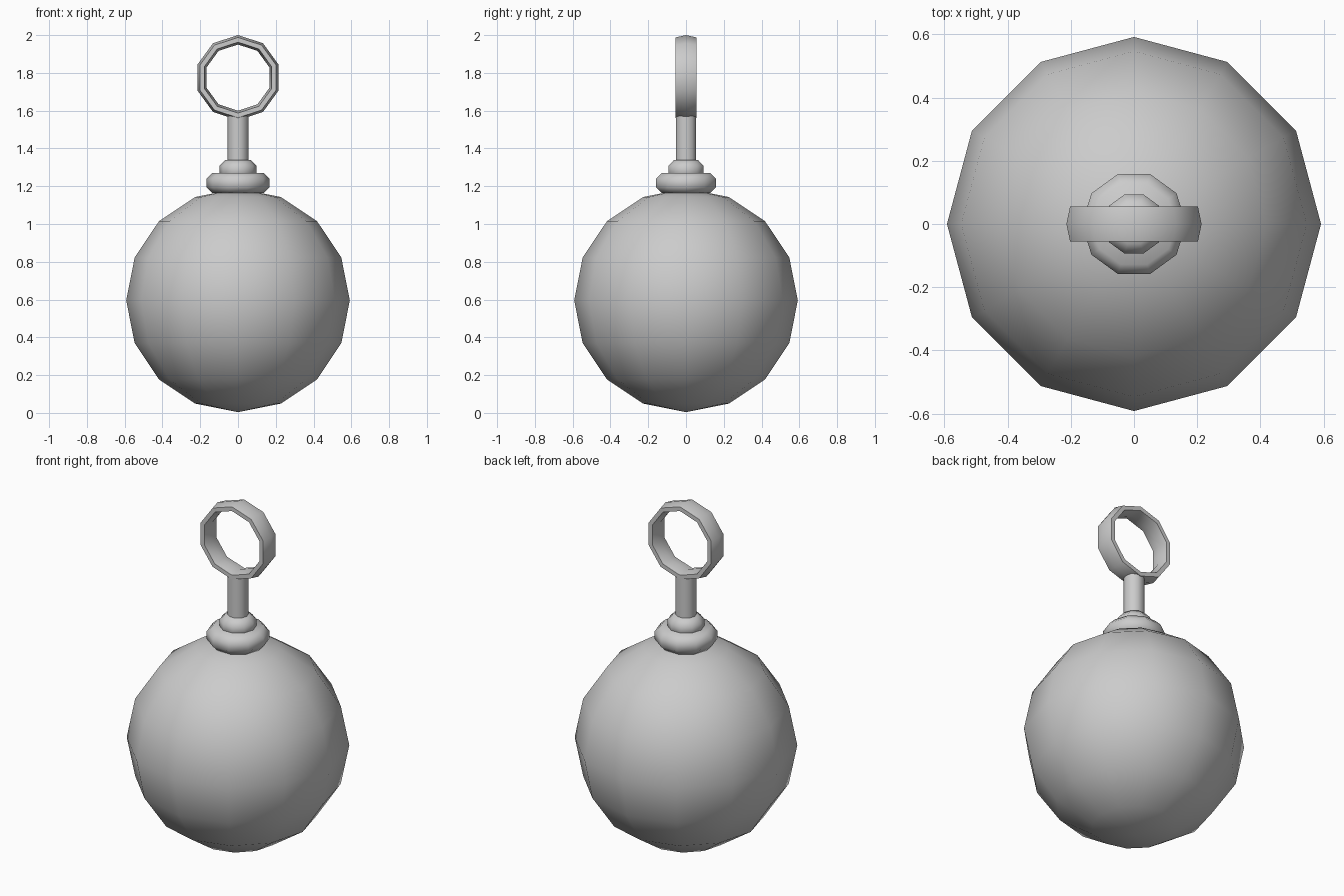
import bpy, bmesh
from math import cos, sin, pi, radians

if "Cube" in bpy.data.objects:
    bpy.data.objects.remove(bpy.data.objects["Cube"])


def shade(obj, angle=60):
    bpy.ops.object.select_all(action='DESELECT')
    obj.select_set(True)
    bpy.context.view_layer.objects.active = obj
    bpy.ops.object.shade_smooth_by_angle(angle=radians(angle))


def lathe(name, profile, segments=10, closed=False):
    """Revolve (radius, height) points about z; open profiles get end caps."""
    bm = bmesh.new()
    rings = []
    for i in range(segments):
        a = 2 * pi * i / segments
        rings.append([bm.verts.new((r * cos(a), r * sin(a), z)) for r, z in profile])
    n = len(profile)
    for i in range(segments):
        p, q = rings[i], rings[(i + 1) % segments]
        for j in range(n if closed else n - 1):
            k = (j + 1) % n
            bm.faces.new((p[j], q[j], q[k], p[k]))
    if not closed:
        bm.faces.new([r[0] for r in rings])
        bm.faces.new([r[-1] for r in rings])
    bmesh.ops.recalc_face_normals(bm, faces=bm.faces)
    mesh = bpy.data.meshes.new(name)
    bm.to_mesh(mesh)
    bm.free()
    obj = bpy.data.objects.new(name, mesh)
    bpy.context.collection.objects.link(obj)
    return obj


def rounded_disc(name, radius, z, half):
    """Disc whose rim is half of an octagon."""
    pts = [(radius - half + half / cos(pi / 8) * cos(t), z + half / cos(pi / 8) * sin(t))
           for t in (radians(d) for d in (-67.5, -22.5, 22.5, 67.5))]
    shade(lathe(name, pts))


# Ball body
bpy.ops.mesh.primitive_uv_sphere_add(segments=12, ring_count=8, radius=0.592,
                                     location=(0, 0, 0.596))
ball = bpy.context.object
ball.name = "ball"
shade(ball)

# Stepped collar on top of the ball
rounded_disc("collar_lower", 0.166, 1.217, 0.054)
rounded_disc("collar_upper", 0.098, 1.285, 0.055)

# Stem
shade(lathe("stem", [(0.056, 1.25), (0.056, 1.575)]))

# Pull ring: flattened hexagonal section, turned upright
section = [(0.2 + 0.025 * cos(k * pi / 3), 0.0647 * sin(k * pi / 3)) for k in range(6)]
ring = lathe("pull_ring", section, closed=True)
ring.rotation_euler = (pi / 2, pi / 2, 0)
# put one corner of the ring at the very top
ring.rotation_euler = (0, pi / 2, pi / 2)
ring.rotation_euler = (pi / 2, radians(18), 0)
ring.location = (0, 0, 1.775)
shade(ring)
